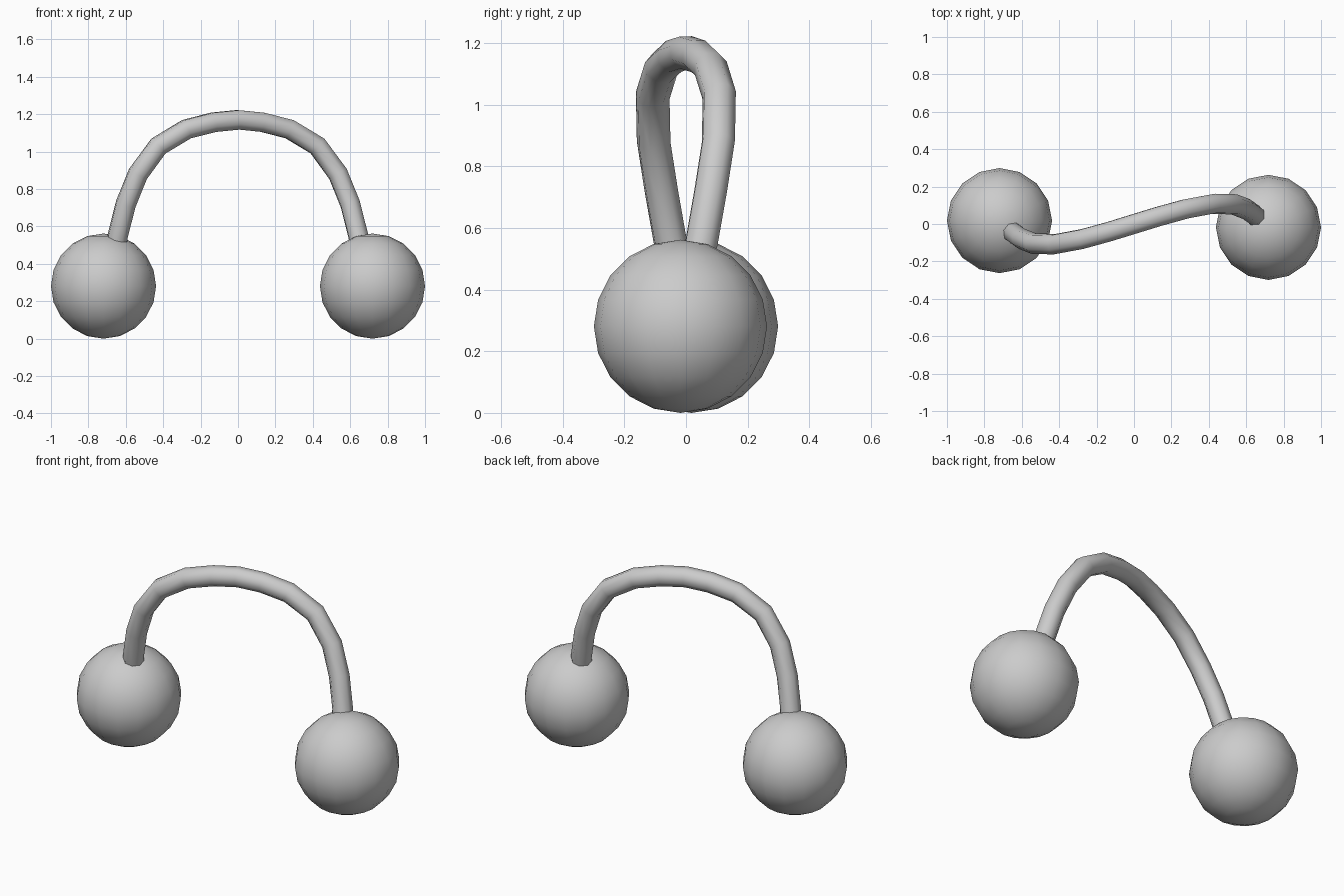
import bpy
import math

if "Cube" in bpy.data.objects:
    bpy.data.objects.remove(bpy.data.objects["Cube"])

# Two low-poly balls, half a turn apart
for name, side in (("right_ball", 1), ("left_ball", -1)):
    bpy.ops.mesh.primitive_uv_sphere_add(
        segments=16, ring_count=10, radius=0.281,
        location=(0.719 * side, -0.018 * side, 0.281),
        rotation=(0, 0, 0 if side > 0 else math.pi))
    ball = bpy.context.object
    ball.name = name
    bpy.ops.object.shade_smooth()

# Arched, slightly S-shaped handle: half path, then turned half round
half = [(0.65, 0.035, 0.49), (0.643, 0.05, 0.55), (0.60, 0.08, 0.72),
        (0.535, 0.105, 0.88), (0.425, 0.108, 1.03), (0.275, 0.08, 1.12),
        (0.13, 0.04, 1.157)]
path = half + [(0, 0, 1.17)] + [(-x, -y, z) for x, y, z in reversed(half)]

curve = bpy.data.curves.new("handle", "CURVE")
curve.dimensions = "3D"
curve.bevel_depth = 0.056
curve.bevel_resolution = 2
curve.use_fill_caps = True
spline = curve.splines.new("POLY")
spline.points.add(len(path) - 1)
for point, co in zip(spline.points, path):
    point.co = (*co, 1)

handle = bpy.data.objects.new("handle", curve)
bpy.context.collection.objects.link(handle)
bpy.ops.object.select_all(action="DESELECT")
handle.select_set(True)
bpy.context.view_layer.objects.active = handle
bpy.ops.object.convert(target="MESH")
bpy.ops.object.shade_smooth()
